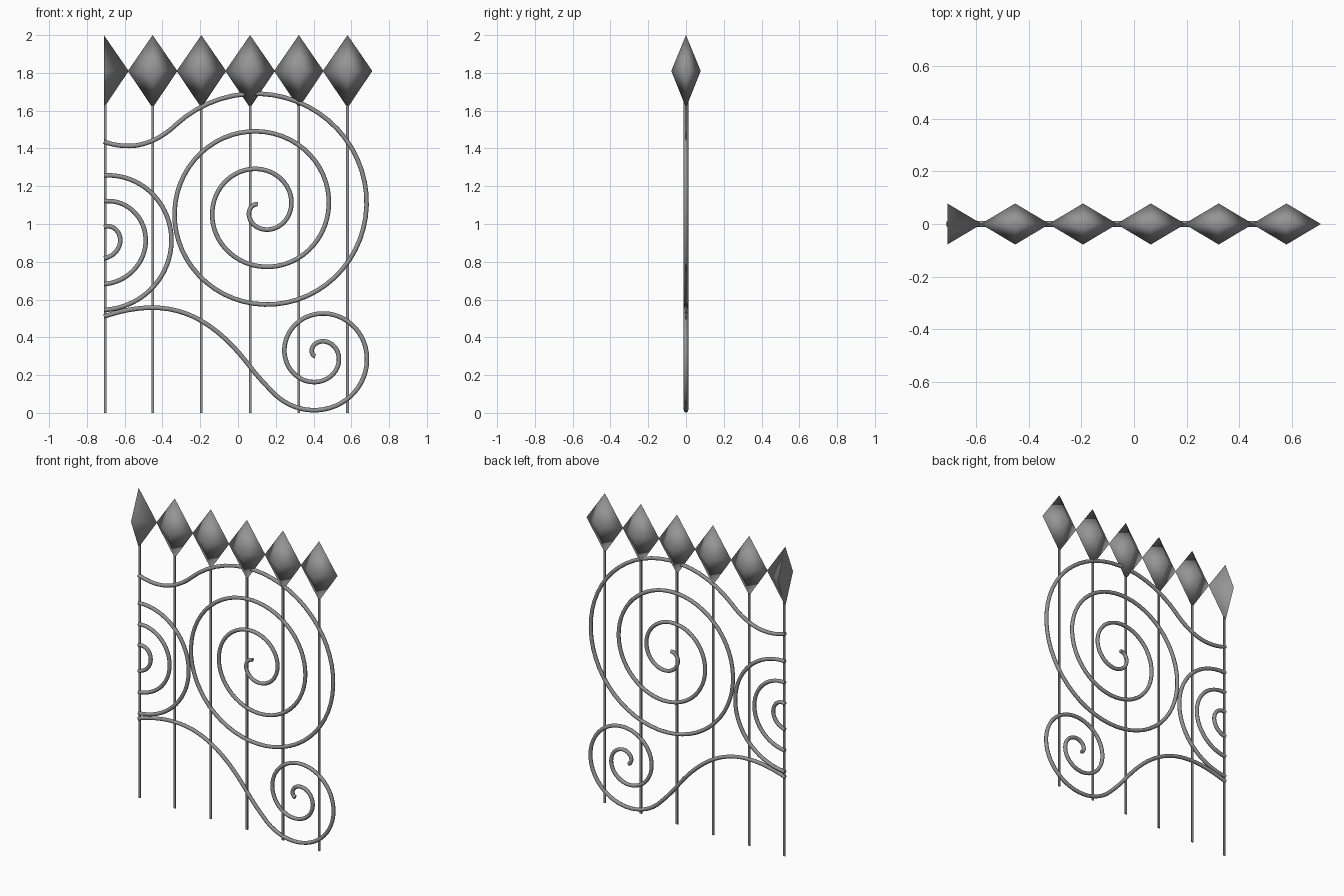
import bpy, bmesh
from math import radians, cos, sin, pi
from mathutils import Vector
from mathutils.geometry import interpolate_bezier

if "Cube" in bpy.data.objects:
    bpy.data.objects.remove(bpy.data.objects["Cube"])

CUT = -0.71        # the gate is cut in half along this plane
BAR_X = [CUT + 0.258 * i for i in range(6)]

iron = bpy.data.materials.new("dark_iron")
iron.diffuse_color = (0.3, 0.3, 0.3, 1)
iron.use_nodes = True
iron.node_tree.nodes["Principled BSDF"].inputs["Base Color"].default_value = iron.diffuse_color


def add_mesh(name, bm):
    me = bpy.data.meshes.new(name)
    bm.to_mesh(me)
    bm.free()
    me.materials.append(iron)
    ob = bpy.data.objects.new(name, me)
    bpy.context.collection.objects.link(ob)


def bar(name, x):
    """Thin flat upright bar."""
    bm = bmesh.new()
    bmesh.ops.create_cube(bm, size=1)
    bmesh.ops.scale(bm, verts=bm.verts, vec=(0.014, 0.007, 1.66))
    bmesh.ops.translate(bm, verts=bm.verts, vec=(x, 0, 0.83))
    add_mesh(name, bm)


def finial(name, x):
    """Smooth four-sided diamond; the one on the cut plane is halved and capped."""
    bm = bmesh.new()
    top, bottom = bm.verts.new((x, 0, 2.0)), bm.verts.new((x, 0, 1.615))
    mid = [bm.verts.new((x + 0.131 * cos(i * pi / 2), 0.078 * sin(i * pi / 2), 1.81)) for i in range(4)]
    for a, b in zip(mid, mid[1:] + mid[:1]):
        bm.faces.new((a, b, top))
        bm.faces.new((b, a, bottom))
    for f in bm.faces:
        f.smooth = True
    if x < CUT + 0.001:
        bmesh.ops.delete(bm, geom=[mid[2]], context='VERTS')
        cap = bm.faces.new((top, mid[1], bottom, mid[3]))
        for e in cap.edges:
            e.smooth = False
        bmesh.ops.recalc_face_normals(bm, faces=bm.faces)
    add_mesh(name, bm)


def spiral(cx, cz, r0, pitch, start, turn, a0, a1, steps):
    """Archimedean spiral: radius r0 at the start angle, shrinking by pitch per turn."""
    pts = []
    for i in range(steps + 1):
        t = a0 + (a1 - a0) * i / steps
        r = r0 - pitch * t / 360
        a = radians(start + turn * t)
        pts.append((cx + r * cos(a), cz + r * sin(a)))
    return pts


def bezier_path(*segments):
    pts = []
    for seg in segments:
        pts += [(p.x, p.y) for p in interpolate_bezier(*[Vector(p) for p in seg], 16)][:-1]
    return pts


def rod(name, paths, radius=0.012):
    """Round rod following paths in the x-z plane."""
    cu = bpy.data.curves.new(name, 'CURVE')
    cu.dimensions = '3D'
    cu.bevel_depth = radius
    cu.bevel_resolution = 2
    cu.use_fill_caps = True
    cu.materials.append(iron)
    for pts in paths:
        sp = cu.splines.new('POLY')
        sp.points.add(len(pts) - 1)
        for p, (x, z) in zip(sp.points, pts):
            p.co = (x, 0, z, 1)
    ob = bpy.data.objects.new(name, cu)
    bpy.context.collection.objects.link(ob)
    bpy.ops.object.select_all(action='DESELECT')
    ob.select_set(True)
    bpy.context.view_layer.objects.active = ob
    bpy.ops.object.convert(target='MESH')
    bpy.ops.object.shade_smooth_by_angle(angle=radians(50))


# Upright bars with diamond finials
for i, x in enumerate(BAR_X):
    bar(f"bar_{i + 1}", max(x, CUT + 0.007))
    finial(f"finial_{i + 1}", x)

# Large upper scroll with its S-shaped lead-in
big = spiral(0.1225, 1.082, 0.6075, 0.2, 90, -1, -46, 1042, 170)
rod("upper_scroll", [bezier_path(
    [(CUT, 1.437), (-0.67, 1.42), (-0.62, 1.413), (-0.58, 1.413)],
    [(-0.58, 1.413), (-0.49, 1.413), (-0.40, 1.458), big[0]]) + big])

# Small lower scroll with its S-shaped lead-in
small = spiral(0.427, 0.3075, 0.2925, 0.15, -90, 1, -45, 655, 110)
rod("lower_scroll", [bezier_path(
    [(CUT, 0.51), (-0.62, 0.54), (-0.54, 0.557), (-0.45, 0.557)],
    [(-0.45, 0.557), (-0.22, 0.557), (-0.06, 0.405), (0.06, 0.25)],
    [(0.06, 0.25), (0.105, 0.19), (0.16, 0.1325), small[0]]) + small])

# Centre spiral, of which only the half arcs right of the cut remain
arcs = []
for k in range(3):
    pts = spiral(-0.709, 0.935, 0.39, 0.1365, -90, 1, 360 * k - 20, 360 * k + 200, 110)
    arcs.append([p for p in pts if p[0] >= CUT])
rod("centre_scroll", arcs)
